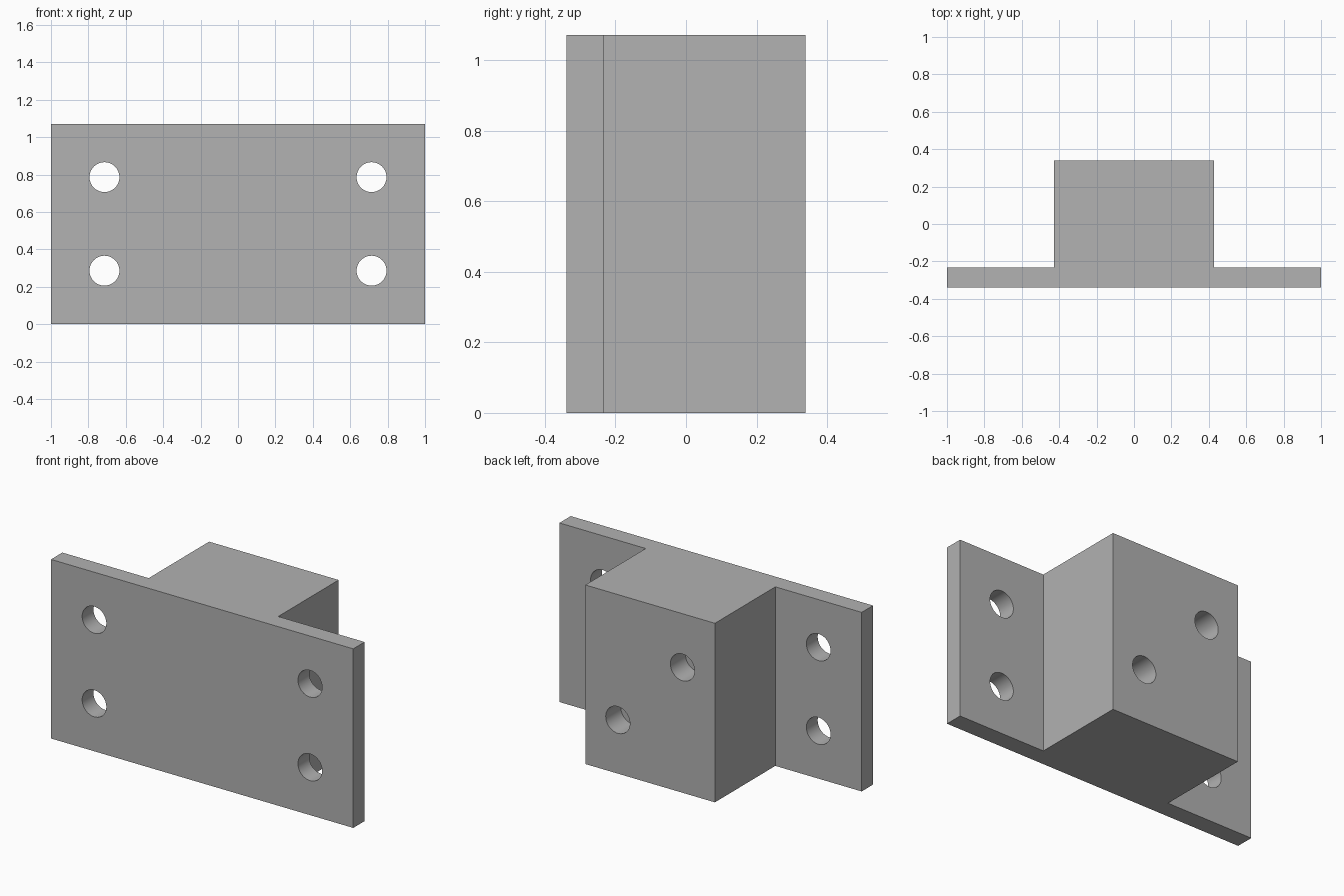
import bpy, bmesh, math
from mathutils import Matrix

if "Cube" in bpy.data.objects:
    bpy.data.objects.remove(bpy.data.objects["Cube"])

H = 1.071            # height
FRONT, BACK = -0.339, 0.339
STEP = -0.232        # back of the flange
HALF = 0.4286        # half width of the block
R = 0.08             # hole radius
POCKET = 0.143       # depth of the blind holes

grey = bpy.data.materials.new("plain grey")
grey.diffuse_color = (0.445, 0.445, 0.445, 1)
grey.use_nodes = True
grey.node_tree.nodes["Principled BSDF"].inputs["Base Color"].default_value = grey.diffuse_color


def new_object(name, bm):
    bmesh.ops.recalc_face_normals(bm, faces=bm.faces)
    mesh = bpy.data.meshes.new(name)
    bm.to_mesh(mesh)
    bm.free()
    mesh.materials.append(grey)
    ob = bpy.data.objects.new(name, mesh)
    bpy.context.collection.objects.link(ob)
    return ob


def drill(bm, x, z, y0, y1):
    """Add a cylinder along y from y0 to y1."""
    place = Matrix.Translation((x, (y0 + y1) / 2, z)) @ Matrix.Rotation(math.pi / 2, 4, 'X')
    bmesh.ops.create_cone(bm, cap_ends=True, segments=48, radius1=R, radius2=R,
                          depth=y1 - y0, matrix=place)


# Bracket body: hat-shaped plan extruded upwards
plan = [(-1, FRONT), (1, FRONT), (1, STEP), (HALF, STEP),
        (HALF, BACK), (-HALF, BACK), (-HALF, STEP), (-1, STEP)]
bm = bmesh.new()
base = bm.faces.new([bm.verts.new((x, y, 0)) for x, y in plan])
top = bmesh.ops.extrude_face_region(bm, geom=[base])["geom"]
bmesh.ops.translate(bm, vec=(0, 0, H), verts=[v for v in top if isinstance(v, bmesh.types.BMVert)])
bracket = new_object("mounting_bracket", bm)

# Holes: four through the flanges, two blind in the back of the block
bm = bmesh.new()
for x in (-0.714, 0.714):
    for z in (0.286, 0.786):
        drill(bm, x, z, FRONT - 0.1, STEP + 0.1)
for x, z in ((0.214, 0.321), (-0.214, 0.75)):
    drill(bm, x, z, BACK - POCKET, BACK + 0.1)
cutter = new_object("hole_cutter", bm)
cutter.hide_render = True

cut = bracket.modifiers.new("holes", 'BOOLEAN')
cut.operation = 'DIFFERENCE'
cut.solver = 'EXACT'
cut.object = cutter

# Apply the holes, remove the cutter and smooth the bores
bpy.context.view_layer.objects.active = bracket
bracket.select_set(True)
bpy.ops.object.modifier_apply(modifier=cut.name)
bpy.data.objects.remove(cutter, do_unlink=True)
bpy.ops.object.shade_smooth_by_angle(angle=math.radians(30))
